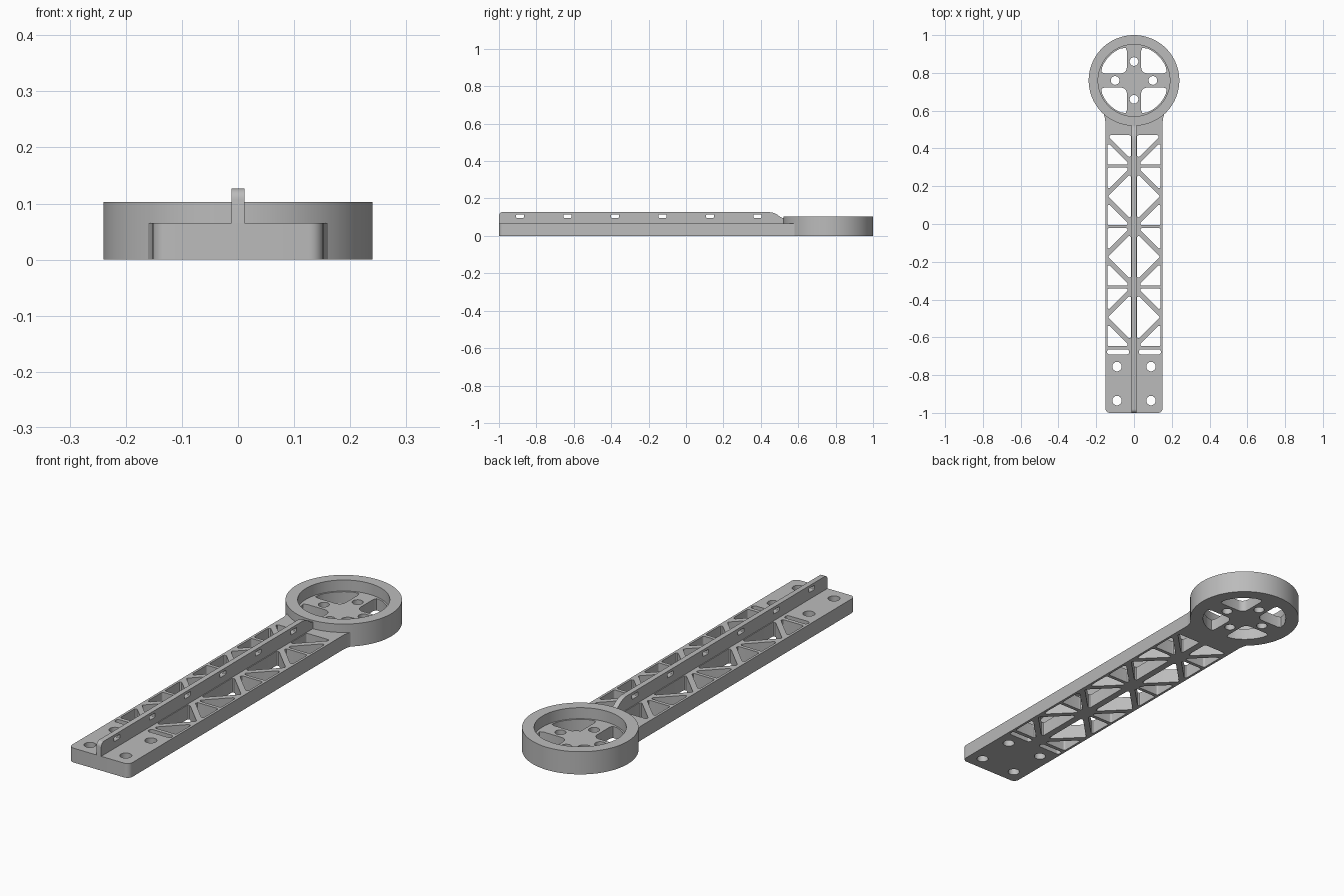
import bpy
import bmesh
from math import sin, cos, pi, radians, asin
from mathutils import Vector

cube = bpy.data.objects.get("Cube")
if cube:
    bpy.data.objects.remove(cube, do_unlink=True)

grey = bpy.data.materials.new("light grey")
grey.use_nodes = True
grey.diffuse_color = (0.5, 0.5, 0.5, 1)
grey.node_tree.nodes["Principled BSDF"].inputs["Base Color"].default_value = (0.5, 0.5, 0.5, 1)


def circle(x, y, r, n=32):
    return [(x + r * cos(2 * pi * i / n), y + r * sin(2 * pi * i / n)) for i in range(n)]


def arc(x, y, r, a0, a1, n=16):
    return [(x + r * cos(a0 + (a1 - a0) * i / n), y + r * sin(a0 + (a1 - a0) * i / n))
            for i in range(n + 1)]


def rounded(points, radius, steps=5):
    """Fillet every corner of a convex polygon."""
    out = []
    for i, p in enumerate(points):
        p = Vector(p)
        a = (Vector(points[i - 1]) - p).normalized()
        b = (Vector(points[(i + 1) % len(points)]) - p).normalized()
        half = a.angle(b) / 2
        centre = p + (a + b).normalized() * radius / sin(half)
        t0 = p + a * radius * cos(half) / sin(half) - centre
        t1 = p + b * radius * cos(half) / sin(half) - centre
        for s in range(steps + 1):
            d = t0.lerp(t1, s / steps).normalized() * radius
            out.append(tuple(centre + d))
    return out


def flip(points):
    return [(-x, y) for x, y in points]


def slab(name, loops, low, high, sideways=False):
    """Extrude an outline with holes, upward or across x."""
    curve = bpy.data.curves.new(name, "CURVE")
    curve.dimensions = "2D"
    curve.fill_mode = "BOTH"
    curve.extrude = (high - low) / 2
    for loop in loops:
        spline = curve.splines.new("POLY")
        spline.points.add(len(loop) - 1)
        for point, (x, y) in zip(spline.points, loop):
            point.co = (x, y, 0, 1)
        spline.use_cyclic_u = True
    obj = bpy.data.objects.new(name, curve)
    bpy.context.collection.objects.link(obj)
    mid = (low + high) / 2
    obj.location = (mid, 0, 0) if sideways else (0, 0, mid)
    if sideways:
        obj.rotation_euler = (radians(90), 0, radians(90))
    bpy.ops.object.select_all(action="DESELECT")
    obj.select_set(True)
    bpy.context.view_layer.objects.active = obj
    bpy.ops.object.convert(target="MESH")
    obj = bpy.context.object
    bm = bmesh.new()
    bm.from_mesh(obj.data)
    bmesh.ops.remove_doubles(bm, verts=bm.verts, dist=0.0001)
    bmesh.ops.recalc_face_normals(bm, faces=bm.faces)
    bm.to_mesh(obj.data)
    bm.free()
    obj.data.materials.clear()
    obj.data.materials.append(grey)
    bpy.ops.object.shade_smooth_by_angle(angle=radians(30))
    return obj


HUB_Y, HUB_R, BORE_R = 0.76, 0.24, 0.19
HALF, PLATE_TOP, FLOOR_TOP, HUB_TOP = 0.152, 0.065, 0.053, 0.103

# Truss windows of the arm, one side, mirrored afterwards
inner, outer, pitch = 0.016, 0.141, 0.32
windows = []
for node in (0.306, 0.306 - pitch, 0.306 - 2 * pitch, 0.306 - 3 * pitch):
    if node > -0.6:
        windows.append([(outer, node - 0.008), (0.022, node - 0.008), (outer, node - 0.127)])
        mid = node - pitch / 2
        windows.append([(inner, mid + 0.122), (inner, mid - 0.122), (0.138, mid)])
    windows.append([(outer, node + 0.008), (outer, node + 0.127), (0.022, node + 0.008)])
windows.append([(inner, 0.47), (inner, 0.344), (0.142, 0.47)])
holes = [rounded(w, 0.008) for w in windows]
holes.append(rounded([(0.026, -0.69), (0.142, -0.69), (0.142, -0.664), (0.026, -0.664)], 0.011))
holes += [circle(0.09, y, 0.025) for y in (-0.755, -0.935)]
holes += [flip(h) for h in holes]

# Arm plate, its end following the hub and flaring where they meet
reach = asin(0.163 / 0.235)
side = arc(HALF - 0.025, -0.975, 0.025, -pi / 2, 0, 6) + [(HALF, 0.545), (0.155, 0.565)]
outline = side + arc(0, HUB_Y, 0.235, reach - pi / 2, -reach - pi / 2) + flip(side)[::-1]
slab("arm_plate", [outline] + holes, 0, PLATE_TOP)

# Hub floor with four windows between the spokes and four screw holes
near, rim = 0.038, 0.183
a = asin(near / rim)
quarter = [(near, near)] + arc(0, 0, rim, a, pi / 2 - a, 12)
corner, first, last = quarter[0], quarter[1], quarter[-1]
window = (arc(near + 0.03, near + 0.03, 0.03, 1.5 * pi, pi, 6)
          + [(near, last[1] - 0.022), (near + 0.006, last[1] - 0.006)]
          + quarter[-3:2:-1]
          + [(first[0] - 0.006, near + 0.006), (first[0] - 0.022, near)])
floor_loops = [circle(0, HUB_Y, HUB_R, 96)]
for sx in (1, -1):
    for sy in (1, -1):
        floor_loops.append([(sx * x, HUB_Y + sy * y) for x, y in window])
for i in range(4):
    floor_loops.append(circle(0.1 * cos(i * pi / 2), HUB_Y + 0.1 * sin(i * pi / 2), 0.023))
slab("hub_floor", floor_loops, 0, FLOOR_TOP)
slab("hub_wall", [circle(0, HUB_Y, HUB_R, 96), circle(0, HUB_Y, BORE_R, 96)], FLOOR_TOP, HUB_TOP)

# Upright rib with a curved rear end and a row of tie slots
RIB_TOP = 0.127
rib = [(-1, 0.03), (0.53, 0.03), (0.53, 0.096), (0.515, 0.096)]
rib += arc(0.44, RIB_TOP - 0.09, 0.09, radians(48), pi / 2, 8)
rib += arc(-0.98, RIB_TOP - 0.02, 0.02, pi / 2, pi, 6)
slots = []
for i in range(6):
    y = -0.887 + 0.254 * i
    slots.append(rounded([(y - 0.021, 0.096), (y + 0.021, 0.096),
                          (y + 0.021, 0.115), (y - 0.021, 0.115)], 0.004, 3))
slab("centre_rib", [rib] + slots, -0.012, 0.012, sideways=True)
